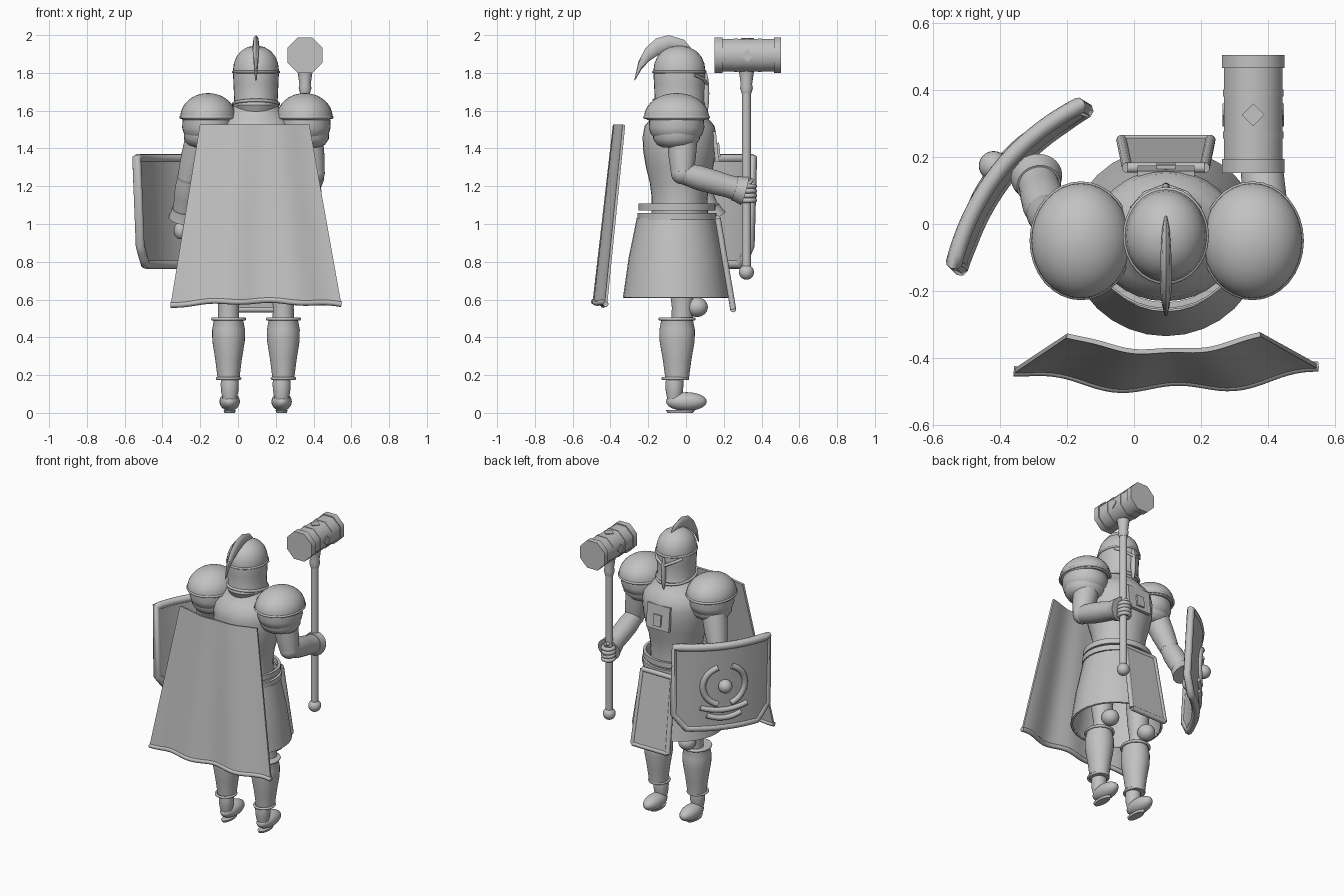
import bpy, bmesh
from math import sin, cos, pi
from mathutils import Vector

cube = bpy.data.objects.get("Cube")
if cube:
    bpy.data.objects.remove(cube)

GREY = (0.54, 0.54, 0.54, 1)
mat = bpy.data.materials.new("armour_grey")
mat.use_nodes = True
mat.diffuse_color = GREY
mat.node_tree.nodes["Principled BSDF"].inputs["Base Color"].default_value = GREY


def finish(name, data, thick=0, angle=0.7):
    """Link an object, apply its thickness, colour it and shade it."""
    ob = bpy.data.objects.new(name, data)
    bpy.context.scene.collection.objects.link(ob)
    if thick:
        mod = ob.modifiers.new("thickness", 'SOLIDIFY')
        mod.thickness, mod.offset = thick, 0
    bpy.ops.object.select_all(action='DESELECT')
    ob.select_set(True)
    bpy.context.view_layer.objects.active = ob
    bpy.ops.object.convert(target='MESH')
    ob.data.materials.clear()
    ob.data.materials.append(mat)
    bpy.ops.object.shade_smooth_by_angle(angle=angle)
    return ob


def lathe(name, prof, loc=(0, 0, 0), sx=1, sy=1, seg=32, axis=(0, 0, 1), cap=True, thick=0, turn=0, angle=0.7):
    """Spin (radius, height) pairs round an axis, with an elliptical section."""
    bm = bmesh.new()
    q = Vector((0, 0, 1)).rotation_difference(Vector(axis))
    rings = []
    for r, h in prof:
        angles = [2 * pi * (i + turn) / seg for i in range(seg)]
        rings.append([bm.verts.new(Vector(loc) + q @ Vector((r * sx * cos(a), r * sy * sin(a), h)))
                      for a in angles])
    for a, b in zip(rings, rings[1:]):
        for i in range(seg):
            j = (i + 1) % seg
            bm.faces.new((a[i], a[j], b[j], b[i]))
    if cap:
        bm.faces.new(rings[0])
        bm.faces.new(rings[-1])
    bmesh.ops.recalc_face_normals(bm, faces=bm.faces)
    me = bpy.data.meshes.new(name)
    bm.to_mesh(me)
    bm.free()
    return finish(name, me, thick, angle)


def limb(name, a, b, radii, **kw):
    """Lathe between two points, radii spread evenly along the way."""
    d = Vector(b) - Vector(a)
    n = len(radii) - 1
    return lathe(name, [(r, d.length * i / n) for i, r in enumerate(radii)], a, axis=d.normalized(), **kw)


def ball(name, loc, r, sx=1, sy=1, sz=1):
    prof = [(max(r * sin(pi * i / 12), 0.0005), -r * sz * cos(pi * i / 12)) for i in range(13)]
    return lathe(name, prof, loc, sx, sy, 24)


def tube(name, pts, r, cyclic=False):
    cu = bpy.data.curves.new(name, 'CURVE')
    cu.dimensions, cu.bevel_depth, cu.bevel_resolution, cu.use_fill_caps = '3D', r, 2, True
    sp = cu.splines.new('POLY')
    sp.points.add(len(pts) - 1)
    for p, co in zip(sp.points, pts):
        p.co = (*co, 1)
    sp.use_cyclic_u = cyclic
    return finish(name, cu, angle=0.9)


def circle(c, rx, ry, tilt=0, n=32):
    return [(c[0] + rx * cos(2 * pi * i / n), c[1] + ry * sin(2 * pi * i / n),
             c[2] + tilt * sin(2 * pi * i / n)) for i in range(n)]


def sheet(name, f, nu, nv, thick=0):
    """Grid surface from f(u, v), u in -1..1 and v in 0..1."""
    pts = [f(2 * i / nu - 1, j / nv) for j in range(nv + 1) for i in range(nu + 1)]
    w = nu + 1
    faces = [(j * w + i, j * w + i + 1, j * w + w + i + 1, j * w + w + i) for j in range(nv) for i in range(nu)]
    me = bpy.data.meshes.new(name)
    me.from_pydata(pts, [], faces)
    return finish(name, me, thick)


def panel(name, pts, thick):
    me = bpy.data.meshes.new(name)
    me.from_pydata(pts, [], [range(len(pts))])
    return finish(name, me, thick)


CX = 0.095

# Helmet with brim, neck flare and nose guard
lathe("helmet", [(.1, 1.58), (.122, 1.63), (.115, 1.655), (.119, 1.74), (.122, 1.81), (.117, 1.85), (.104, 1.885),
                 (.08, 1.915), (.045, 1.937), (.001, 1.945)], (CX, -.035, 0), 1, 1.13)
tube("helmet_brim", circle((CX, -.035, 1.805), .121, .138), .007, True)
tube("helmet_neck_rim", circle((CX, -.035, 1.635), .119, .135, -.02), .009, True)
ball("nose_guard", (CX, .105, 1.69), .014, 1, 1.3, 8)
for s in (-1, 1):
    tube("brow_guard", [(CX + s * .1, .045, 1.79), (CX + s * .06, .09, 1.77), (CX, .112, 1.74)], .009)

# Crest: lens-shaped section swept back over the helmet, tapering to the tips
EDGE = [((.024, 1.935), (.02, 1.93)), ((-.01, 1.975), (-.02, 1.925)), ((-.09, 2), (-.09, 1.92)),
        ((-.16, 1.982), (-.15, 1.893)), ((-.215, 1.93), (-.195, 1.862)), ((-.252, 1.86), (-.235, 1.82)),
        ((-.274, 1.76), (-.27, 1.76))]


def crest(u, v):
    k = round(v * 6)
    top, low = (Vector((CX, *p)) for p in EDGE[k])
    a = pi * u
    return (top + low) / 2 + (top - low) / 2 * cos(a) + Vector((.018 * sin(pi * (k + .5) / 7) * sin(a), 0, 0))


sheet("crest", crest, 8, 6)

# Torso, chest plaque and belts
lathe("cuirass", [(.15, 1.05), (.148, 1.14), (.158, 1.22), (.178, 1.3), (.192, 1.38), (.196, 1.46), (.185, 1.52),
                  (.15, 1.56), (.122, 1.595), (.1, 1.64)], (CX, -.034, 0), 1.12, 1)
panel("chest_plaque", [(CX - .085, .148, 1.49), (CX + .085, .148, 1.49), (CX + .085, .165, 1.33),
                       (CX - .085, .165, 1.33)], .02)
panel("chest_plaque_square", [(CX + s * .028, y, z) for s, y, z in (
    (-1, .168, 1.43), (1, .168, 1.43), (1, .176, 1.355), (-1, .176, 1.355))], .014)
for name, z, r in (("belt", 1.09, .195), ("skirt_belt", 1.04, .2)):
    lathe(name, [(r, z - .018), (r, z + .018)], (CX, -.047, 0), 1.08, 1, cap=False, thick=.018)

# Armoured skirt, open below, with a front tabard
lathe("skirt", [(.275, .61), (.262, .7), (.245, .82), (.22, .94), (.202, 1.03)], (CX, -.053, 0), 1.03, 1,
      cap=False, thick=.012)
tube("skirt_hem", circle((CX, -.053, .615), .281, .273), .007, True)
tab = [(CX - .115, .168, 1.03), (CX + .115, .168, 1.03), (CX + .132, .25, .548), (CX - .132, .25, .548)]
panel("tabard", tab, .018)
for a, b in zip(tab, tab[1:] + tab[:1]):
    limb("tabard_rim", a, b, [.016, .016], seg=10)

# Legs
for x, foot in ((-.05, -.044), (.24, .231)):
    lathe("thigh", [(.058, .46), (.055, .56), (.065, .64), (.08, .85)], (x, -.02, 0))
    ball("knee_guard", (x, .058, .56), .055, 1, 1.05, .95)
    lathe("greave", [(.058, .175), (.06, .2), (.07, .28), (.086, .38), (.087, .44), (.078, .49), (.082, .505)],
          (x, -.047, 0), 1, 1.08)
    tube("greave_top_rim", circle((x, -.047, .497), .084, .09), .009, True)
    tube("greave_bottom_rim", circle((x, -.057, .182), .06, .066), .008, True)
    limb("ankle", (foot, -.06, .19), (foot, -.063, .07), [.045, .048, .045, .036])
    ball("shoe", (foot, .002, .06), .054, 1, 2.0, .92)
    lathe("shoe_sole", [(.028, 0), (.032, .014)], (foot, -.03, 0), 1, 2.4)

# Shoulder armour in three overlapping tiers
dome = [(max(cos(pi * i / 20), .003), 1.565 + .128 * sin(pi * i / 20)) for i in range(11)]
for x in (-.158, .353):
    at = (x, -.05, 0)
    lathe("shoulder_dome", [(.9, 1.55)] + dome, at, .148, .172)
    tube("shoulder_rim", circle((x, -.05, 1.565), .144, .168), .009, True)
    lathe("shoulder_middle", [(.78, 1.46), (.88, 1.475), (.95, 1.51), (.93, 1.56)], at, .145, .155)
    lathe("shoulder_lower", [(.5, 1.405), (.72, 1.42), (.85, 1.45), (.86, 1.48)], at, .15, .145)

# Arms: shoulder, elbow, wrist and hand points
for shoulder, elbow, wrist, hand in (
        ((.37, -.02, 1.45), (.4, -.02, 1.27), (.365, .31, 1.175), (.355, .335, 1.165)),
        ((-.2, -.02, 1.45), (-.26, .03, 1.25), (-.29, .14, 1.03), (-.305, .155, .965))):
    limb("upper_arm", shoulder, elbow, [.08, .073, .06])
    ball("elbow_guard", elbow, .06)
    limb("forearm", elbow, wrist, [.056, .065, .064, .06, .066])
    d = (Vector(wrist) - Vector(elbow)).normalized()
    limb("gauntlet_cuff", Vector(wrist) - d * .055, wrist, [.066, .07, .077])
    ball("hand", hand, .038, .9, 1, 1.2)

# War hammer
HX, HY = .355, .32
lathe("hammer_shaft", [(.024, .74), (.024, 1.82)], (HX, HY, 0), seg=16)
ball("hammer_pommel", (HX, HY, .745), .04)
lathe("hammer_socket", [(.026, 1.69), (.034, 1.72), (.03, 1.74), (.04, 1.81)], (HX, HY, 0), seg=16)
for name, r, y0, y1 in (("hammer_head", .094, .17, .49), ("hammer_end_band", .101, .152, .193),
                        ("hammer_end_band", .101, .465, .504), ("hammer_inner_band", .097, .255, .275),
                        ("hammer_inner_band", .097, .38, .4)):
    lathe(name, [(r, y0), (r, y1)], (HX, 0, 1.893), seg=8, axis=(0, 1, 0), turn=.5, angle=.9)
for dx, dz in ((0, 1), (1, 0), (-1, 0)):
    lathe("hammer_diamond", [(.034, .08), (.034, .092)], (HX, .325, 1.893), seg=4, axis=(dx, 0, dz))
for i in range(4):
    tube("finger", circle((HX, HY + .008, 1.125 + .025 * i), .034, .036, n=16), .013, True)
limb("thumb", (HX + .03, HY, 1.2), (HX - .01, HY + .03, 1.235), [.015, .015, .01], seg=12)

# Curved shield, leaning in at the foot, with rim, boss, ring halves and bars
MID, ALONG, OUT = Vector((-.345, .115, 0)), Vector((-.623, -.783, 0)), Vector((-.783, .623, 0))


def on_shield(a, z, lift=0):
    bulge = .072 * (1 - (a / .313) ** 2) - .05 * (1.35 - z)
    return MID + ALONG * a + OUT * (bulge + lift) + Vector((0, 0, z))


def low_edge(u):
    return .787 + .1 * max(0, (abs(u) - .75) / .25)


sheet("shield", lambda u, v: on_shield(.3 * u, low_edge(u) * (1 - v) + 1.347 * v), 24, 6, .032)
steps = [i / 12 - 1 for i in range(25)]
tube("shield_rim", [on_shield(.3 * u, 1.347) for u in steps]
     + [on_shield(.3 * u, low_edge(u)) for u in reversed(steps)], .025, True)
ball("shield_boss", on_shield(0, 1.08, .035), .044)
for side in (0, pi):
    arc = [side - 1.25 + .156 * i for i in range(17)]
    tube("shield_ring_half", [on_shield(.135 * cos(t), 1.08 + .135 * sin(t), .016) for t in arc], .02)
for z, w in ((.91, .15), (.855, .11)):
    tube("shield_bar", [on_shield(w * u, z + .025 * u * u, .016) for u in steps], .018)


# Cape hanging clear of the back, with a rolled hem
def cape(u, v):
    x = CX - .007 + u * (.288 + .165 * v) + .007 * v
    y = -.38 - .1 * v + .05 * u * u + .013 * sin(8 * u + 1) * (.3 + .7 * v)
    return Vector((x, y, 1.525 - v * (.96 - .02 * (1 - u * u) - .005 * sin(9 * u))))


sheet("cape", cape, 40, 20, .014)
tube("cape_hem", [cape(i / 20 - 1, 1) + Vector((0, 0, .008)) for i in range(41)], .015)
